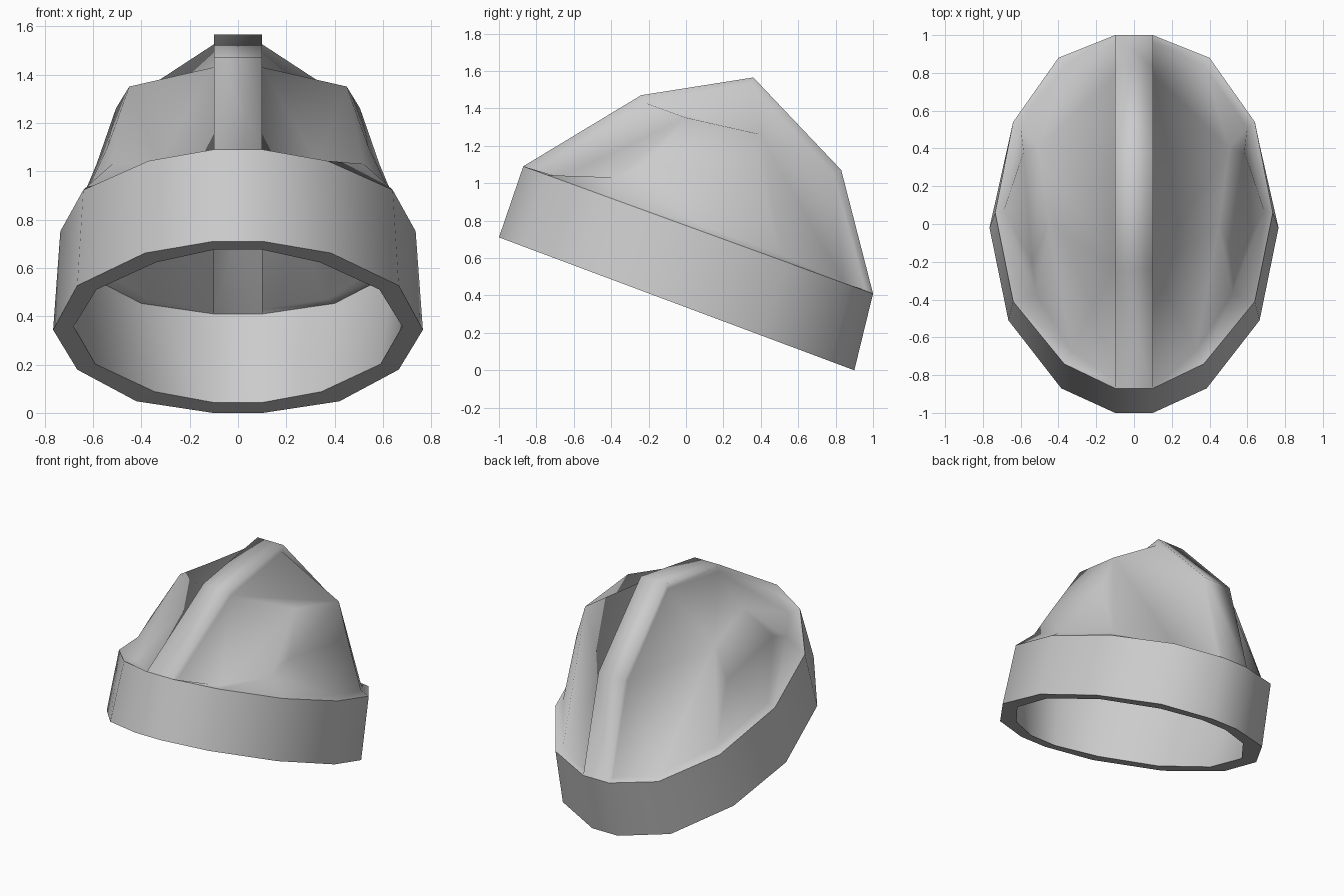
import bpy
import bmesh
from math import radians

cube = bpy.data.objects.get("Cube")
if cube:
    bpy.data.objects.remove(cube, do_unlink=True)

# Single neutral grey for everything
grey = bpy.data.materials.new("light_grey")
grey.use_nodes = True
colour = (0.6, 0.6, 0.6, 1)
grey.diffuse_color = colour
grey.node_tree.nodes["Principled BSDF"].inputs["Base Color"].default_value = colour


def finish(bm, name, angle):
    bmesh.ops.recalc_face_normals(bm, faces=bm.faces)
    mesh = bpy.data.meshes.new(name)
    bm.to_mesh(mesh)
    bm.free()
    mesh.materials.append(grey)
    ob = bpy.data.objects.new(name, mesh)
    bpy.context.collection.objects.link(ob)
    bpy.ops.object.select_all(action="DESELECT")
    ob.select_set(True)
    bpy.context.view_layer.objects.active = ob
    bpy.ops.object.shade_smooth_by_angle(angle=radians(angle))


def tilt(half, front_z, slope):
    """Lay a half outline, listed front to back, on a plane that drops to the back."""
    front_y = half[0][1]
    return [(x, y, front_z - (y - front_y) * slope) for x, y in half]


def mirrored(p, side):
    return (p[0] * side, p[1], p[2])


# Half outlines of the tilted band, front to back
upper = tilt([(.1, -.87), (.37, -.74), (.64, -.41), (.735, .06),
              (.64, .54), (.4, .88), (.1, 1)], 1.09, .364)
lower = tilt([(.1, -1), (.385, -.87), (.665, -.51), (.765, -.02),
              (.665, .42), (.42, .77), (.1, .9)], .71, .374)
inner = tilt([(.1, -.9), (.34, -.76), (.585, -.46), (.68, -.05),
              (.59, .365), (.345, .67), (.1, .79)], .675, .374)

# Band: outer wall, bottom rim and inner wall that meets the crown edge
bm = bmesh.new()
loops = []
for half in (upper, lower, inner):
    points = half + [mirrored(p, -1) for p in reversed(half)]
    loops.append([bm.verts.new(p) for p in points])
for a, b in zip(loops, loops[1:] + loops[:1]):
    n = len(a)
    for i in range(n):
        j = (i + 1) % n
        bm.faces.new((a[i], a[j], b[j], b[i]))
finish(bm, "band", 45)

# Crown: raised centre strip with a recessed panel on each side
ridge = [upper[0], (.1, -.24, 1.47), (.1, .36, 1.565), (.1, .83, 1.07), upper[-1]]
recess = [(.1, -.22, 1.43), (.1, .345, 1.525), (.1, .79, 1.05)]
panel_foot = [(.1, -.83, 1.06), (.33, -.67, 1.03), (.52, -.37, 1.03), (.69, .07, .78),
              (.6, .51, .62), (.37, .84, .47), (.1, .96, .43)]
# Panel corners: front top, back top, front side, back side
corners = [(.45, 0, 1.35), (.505, .4, 1.26), (.54, -.2, 1.1), (.585, .38, 1.03)]

bm = bmesh.new()
strip_edges = []
for side in (1, -1):
    def make(points):
        return [bm.verts.new(mirrored(p, side)) for p in points]

    s, c, p = make(ridge), make(recess), make(panel_foot)
    front_top, back_top, front_side, back_side = make(corners)
    rim = [s[0]] + make(upper[1:-1]) + [s[-1]]
    wall = [p[0]] + c + [p[-1]]
    strip_edges.append(s)
    # steps from the strip and from the band rim down to the panel
    faces = [(u[i], u[i + 1], v[i + 1], v[i])
             for u, v in ((wall, s), (rim, p)) for i in range(len(u) - 1)]
    faces += [
        # front of panel
        (p[0], p[1], c[0]), (p[1], front_top, c[0]), (p[1], p[2], front_top),
        # side of panel
        (p[2], front_side, front_top), (p[2], p[3], front_side),
        (p[3], back_side, front_side), (p[3], p[4], back_side),
        (front_side, back_top, front_top), (front_side, back_side, back_top),
        (p[4], back_top, back_side),
        # top of panel
        (front_top, back_top, c[0]), (c[0], back_top, c[1]),
        # back of panel
        (back_top, c[2], c[1]), (p[4], p[5], back_top),
        (p[5], c[2], back_top), (p[5], p[6], c[2]),
    ]
    for f in faces:
        bm.faces.new(f if side > 0 else f[::-1])
left, right = strip_edges
for i in range(len(ridge) - 1):
    bm.faces.new((left[i], left[i + 1], right[i + 1], right[i]))
finish(bm, "crown", 100)
